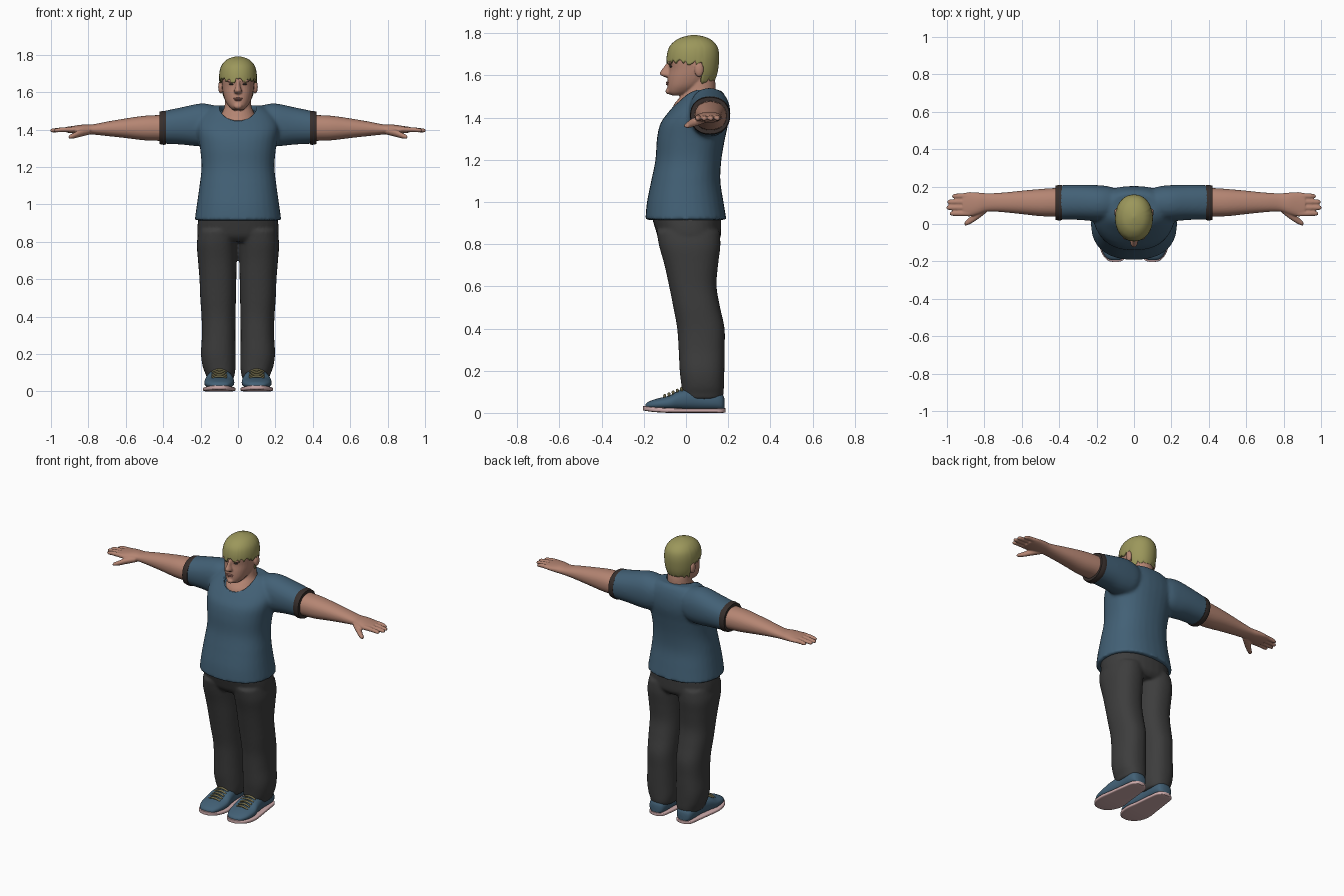
import bpy, bmesh, math, random
from mathutils import Matrix

random.seed(4)


def material(name, r, g, b):
    m = bpy.data.materials.new(name)
    m.diffuse_color = (r, g, b, 1)
    return m


SKIN = material("skin", .46, .235, .17)
BLUE = material("blue cloth", .055, .118, .18)
GREY = material("dark trousers", .047, .047, .047)
CUFF = material("dark cuff", .038, .028, .025)
HAIR = material("blond hair", .33, .31, .105)
SOLE = material("pale sole", .62, .41, .41)
LACE = material("lace", .17, .15, .07)
EYE = material("eye", .05, .04, .035)
LIP = material("lips", .36, .16, .13)


def spline(rows, sub=5):
    """Catmull-Rom through the rows, column by column."""
    out = []
    for i in range(len(rows) - 1):
        p = [rows[min(max(i + k, 0), len(rows) - 1)] for k in (-1, 0, 1, 2)]
        for j in range(sub):
            t = j / sub
            out.append([.5 * (2 * b + (c - a) * t + (2 * a - 5 * b + 4 * c - d) * t * t
                              + (3 * b - a - 3 * c + d) * t ** 3) for a, b, c, d in zip(*p)])
    return out + [list(rows[-1])]


def ring_point(a0, a1, b0, b1, ang, p=2):
    c, s = math.cos(ang), math.sin(ang)
    return ((a0 + a1) / 2 + (a1 - a0) / 2 * math.copysign(abs(c) ** (2 / p), c),
            (b0 + b1) / 2 + (b1 - b0) / 2 * math.copysign(abs(s) ** (2 / p), s))


def loft(bm, axis, rows, p, side, n=32):
    """Closed loft; a row is position, then min/max of the other two axes."""
    rings = []
    for t, *ext in spline(rows):
        ring = []
        for k in range(n):
            co = list(ring_point(*ext, 2 * math.pi * k / n, p))
            co.insert(axis, t)
            ring.append(bm.verts.new((co[0] * side, co[1], co[2])))
        rings.append(ring)
    faces = [bm.faces.new(rings[0]), bm.faces.new(rings[-1])]
    for a, b in zip(rings, rings[1:]):
        faces += [bm.faces.new((a[k], a[(k + 1) % n], b[(k + 1) % n], b[k])) for k in range(n)]
    return faces


def ball(c, r, both=False):
    rows = []
    for i in range(7):
        a = math.radians(-88 + 176 * i / 6)
        x, y = r[0] * math.cos(a), r[1] * math.cos(a)
        rows.append((c[2] + r[2] * math.sin(a), c[0] - x, c[0] + x, c[1] - y, c[1] + y))
    return (2, rows, 2, both)


def sym(rows):
    return [(z, -h, h, y0, y1) for z, h, y0, y1 in rows]


def finish(name, bm, mat):
    bmesh.ops.recalc_face_normals(bm, faces=bm.faces)
    for f in bm.faces:
        f.smooth = True
    me = bpy.data.meshes.new(name)
    bm.to_mesh(me)
    bm.free()
    me.materials.append(mat)
    me.set_sharp_from_angle(angle=math.radians(45))
    ob = bpy.data.objects.new(name, me)
    bpy.context.collection.objects.link(ob)
    return ob


def build(name, mat, parts, voxel=0, smooth=4):
    """Parts are (axis, rows, roundness, mirrored); voxel fuses them."""
    bm = bmesh.new()
    for axis, rows, p, both in parts:
        for side in ((1, -1) if both else (1,)):
            loft(bm, axis, rows, p, side)
    ob = finish(name, bm, mat)
    if voxel:
        m = ob.modifiers.new("fuse", 'REMESH')
        m.mode, m.voxel_size, m.use_smooth_shade = 'VOXEL', voxel, True
        m = ob.modifiers.new("soften", 'SMOOTH')
        m.factor, m.iterations = .5, smooth
    return ob


# Shirt: torso and sleeves fused, with a tilted neck opening
torso = sym([(.915, .232, -.193, .192), (1, .22, -.185, .178), (1.1, .206, -.165, .163),
             (1.2, .195, -.145, .168), (1.3, .203, -.138, .185), (1.37, .215, -.122, .2),
             (1.42, .22, -.088, .203), (1.47, .2, -.045, .197), (1.51, .16, -.01, .182),
             (1.53, .12, .02, .165)])
sleeve = [(.06, .04, .17, 1.38, 1.5), (.13, .02, .2, 1.32, 1.53), (.2, .015, .208, 1.31, 1.54),
          (.3, .022, .21, 1.32, 1.52), (.41, .025, .207, 1.325, 1.497)]
shirt = build("shirt", BLUE, [(2, torso, 2.3, False), (0, sleeve, 2.2, True)], .01, 6)
bm = bmesh.new()
bmesh.ops.create_cone(bm, cap_ends=True, segments=48, radius1=1, radius2=1, depth=1,
                      matrix=Matrix.Translation((0, .035, 1.483)) @ Matrix.Rotation(.34, 4, 'X')
                      @ Matrix.Diagonal((.1, .105, .2, 1)) @ Matrix.Translation((0, 0, .5)))
cutter = finish("neck_cutter", bm, BLUE)
cutter.hide_render = cutter.hide_viewport = True
m = shirt.modifiers.new("neck", 'BOOLEAN')
m.operation, m.object = 'DIFFERENCE', cutter

# Sleeve cuffs
build("sleeve_cuffs", CUFF, [(0, [(.385, .021, .209, 1.32, 1.501), (.4, .019, .209, 1.319, 1.5),
                                  (.42, .022, .205, 1.323, 1.496)], 2.2, True)])

# Trousers: hips and two legs fused
leg = [(.065, .025, .165, -.012, .172), (.09, .018, .172, -.018, .178), (.13, .013, .188, -.022, .18),
       (.2, .013, .198, -.03, .182), (.3, .014, .193, -.035, .183), (.4, .013, .195, -.042, .183),
       (.5, .011, .202, -.06, .162), (.6, .009, .206, -.08, .145), (.7, .007, .214, -.102, .152),
       (.79, .004, .22, -.127, .163), (.86, .0, .21, -.14, .16)]
hips = sym([(.8, .17, -.1, .14), (.83, .212, -.13, .163), (.88, .217, -.148, .167),
            (.94, .21, -.165, .167)])
build("trousers", GREY, [(2, leg, 2.3, True), (2, hips, 2.3, False)], .009, 4)

# Arms with hands
arm = [(.36, .04, .19, 1.335, 1.48), (.42, .04, .192, 1.34, 1.478), (.5, .042, .187, 1.343, 1.474),
       (.6, .053, .178, 1.355, 1.46), (.7, .063, .168, 1.366, 1.443), (.78, .067, .164, 1.374, 1.428),
       (.83, .052, .168, 1.376, 1.427), (.88, .04, .17, 1.38, 1.42), (.915, .045, .165, 1.384, 1.415)]
parts = [(0, arm, 2.2, True)]
for y, tip in ((.056, .985), (.087, 1.003), (.118, .998), (.149, .973)):
    parts.append((0, [(.88, y - .015, y + .015, 1.386, 1.415), (.94, y - .014, y + .014, 1.387, 1.412),
                      (tip - .012, y - .012, y + .012, 1.385, 1.406),
                      (tip, y - .006, y + .006, 1.389, 1.401)], 2, True))
parts.append((0, [(.79, .06, .11, 1.375, 1.41), (.84, .022, .075, 1.362, 1.402),
                  (.88, -.002, .035, 1.352, 1.382), (.905, -.01, .014, 1.35, 1.37)], 2, True))
build("arms_and_hands", SKIN, parts, .005, 3)

# Head, neck, nose, brows, ears fused
head = sym([(1.505, .025, -.068, -.02), (1.52, .045, -.085, .03), (1.55, .066, -.088, .08),
            (1.59, .079, -.086, .12), (1.63, .085, -.08, .135), (1.68, .088, -.082, .142),
            (1.73, .082, -.066, .135), (1.77, .05, -.015, .09)])
neck = sym([(1.42, .102, -.07, .15), (1.46, .1, -.058, .15), (1.49, .086, -.035, .147),
            (1.52, .073, -.01, .142), (1.56, .069, .0, .14), (1.61, .069, .0, .13)])
nose = sym([(1.59, .009, -.094, -.06), (1.598, .02, -.115, -.06), (1.61, .02, -.125, -.06),
            (1.635, .012, -.109, -.06), (1.665, .01, -.088, -.06)])
build("head", SKIN, [(2, head, 2.2, False), (2, neck, 2, False), (2, nose, 2, False),
                     ball((.034, -.072, 1.661), (.027, .014, .008), True),
                     ball((0, -.084, 1.525), (.022, .013, .015)),
                     ball((.092, .062, 1.628), (.014, .022, .036), True)], .0045, 3)
build("eyes", EYE, [ball((.034, -.07, 1.643), (.013, .009, .006), True)])
build("lips", LIP, [ball((0, -.087, 1.566), (.025, .008, .005)), ball((0, -.087, 1.558), (.02, .008, .005))])

# Hair: shell running from a ragged hairline up to the crown
shape = spline(sym([(1.55, .075, -.085, .125), (1.6, .093, -.092, .146), (1.65, .1, -.093, .155),
                    (1.7, .1, -.09, .157), (1.74, .09, -.076, .147), (1.77, .066, -.043, .118),
                    (1.785, .036, -.005, .082), (1.792, .006, .03, .045)]), 8)


def extents(z):
    for a, b in zip(shape, shape[1:]):
        if z <= b[0]:
            t = (z - a[0]) / (b[0] - a[0])
            return [p + (q - p) * t for p, q in zip(a[1:], b[1:])]
    return shape[-1][1:]


N, K = 72, 22
bm = bmesh.new()
cols = []
for i in range(N):
    ang = 2 * math.pi * i / N
    s = math.sin(ang)
    line = 1.665 if s < .15 else 1.65 if s < .42 else 1.575
    line += random.choice((-.016, -.008, .004, .01))
    col = []
    for k in range(K):
        z = line + (1.792 - line) * math.sin(math.pi / 2 * k / (K - 1))
        x, y = ring_point(*extents(z), ang, 2.1)
        col.append(bm.verts.new((x, y, z)))
    cols.append(col)
for i in range(N):
    a, b = cols[i], cols[(i + 1) % N]
    for k in range(K - 1):
        bm.faces.new((a[k], b[k], b[k + 1], a[k + 1]))
bm.faces.new([c[-1] for c in cols])
hair = finish("hair", bm, HAIR)
m = hair.modifiers.new("thickness", 'SOLIDIFY')
m.thickness, m.offset = .012, -1

# Shoes: uppers, soles, laces
upper = [(-.193, .08, .12, .02, .04), (-.18, .052, .148, .018, .052), (-.14, .03, .172, .015, .067),
         (-.08, .02, .18, .012, .082), (-.03, .025, .172, .01, .108), (.05, .036, .16, .01, .122),
         (.13, .04, .157, .01, .11), (.17, .052, .145, .01, .09), (.182, .075, .122, .015, .07)]
build("shoe_uppers", BLUE, [(1, upper, 2.4, True)])
sole = [(-.203, .088, .112, .012, .032), (-.193, .058, .142, .01, .032), (-.15, .028, .175, .004, .028),
        (-.08, .014, .187, 0, .024), (0, .024, .177, 0, .022), (.1, .034, .163, 0, .022),
        (.165, .046, .151, 0, .022), (.187, .078, .12, .002, .022)]
build("shoe_soles", SOLE, [(1, sole, 5, True)])
parts = []
for i in range(5):
    y, z = -.105 + .02 * i, .079 + .0085 * i
    parts.append((0, [(.058, y, y + .01, z - .016, z - .004), (.08, y - .003, y + .011, z - .006, z + .006),
                      (.1, y - .003, y + .011, z - .004, z + .01), (.12, y - .003, y + .011, z - .006, z + .006),
                      (.142, y, y + .01, z - .016, z - .004)], 2, True))
build("shoe_laces", LACE, parts)
